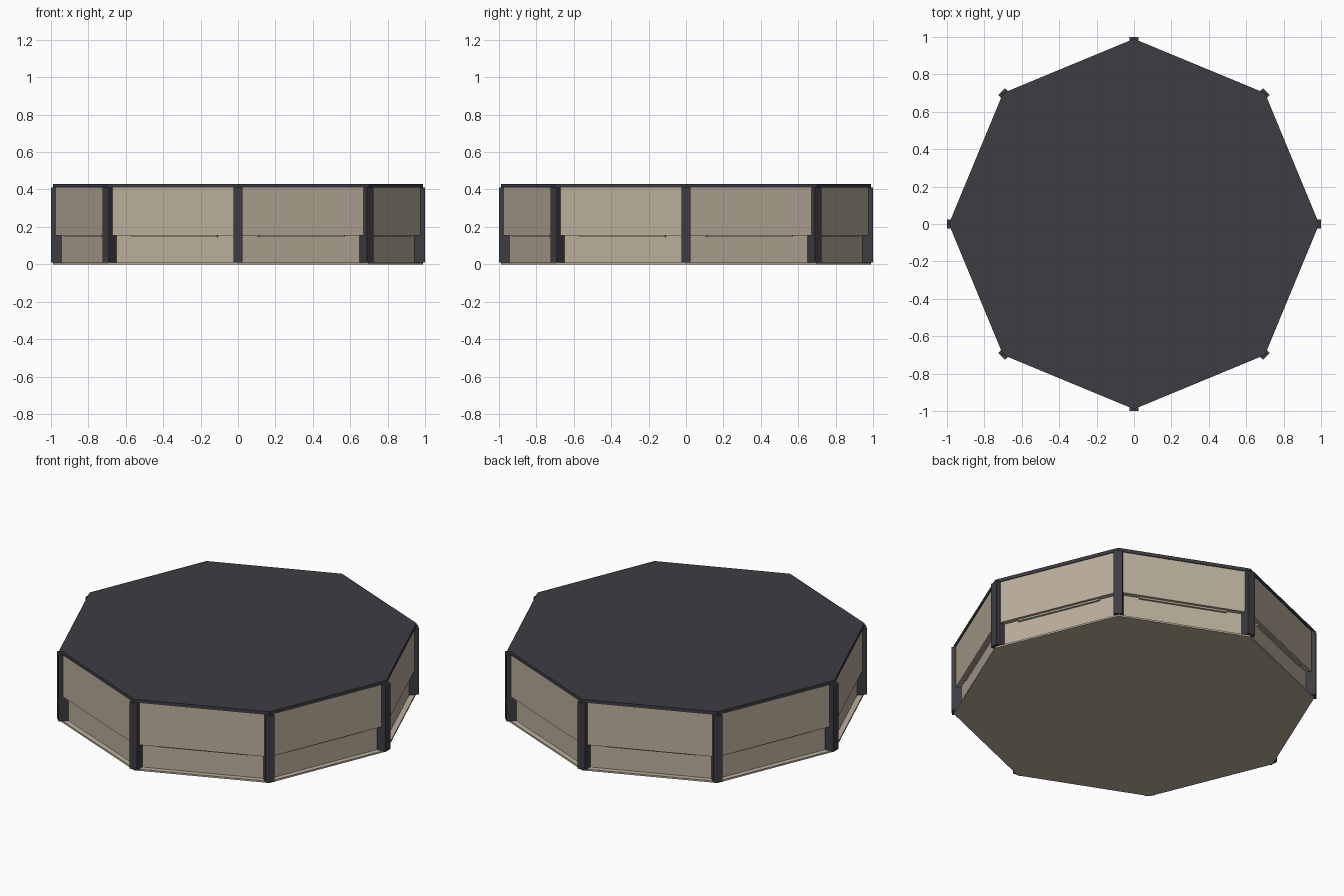
import bpy, bmesh, math
from mathutils import Matrix

if "Cube" in bpy.data.objects:
    bpy.data.objects.remove(bpy.data.objects["Cube"])

SIDES = 8
STEP = 2 * math.pi / SIDES


def material(name, rgb):
    m = bpy.data.materials.new(name)
    m.diffuse_color = (*rgb, 1)
    m.use_nodes = True
    m.node_tree.nodes["Principled BSDF"].inputs["Base Color"].default_value = m.diffuse_color
    return m


charcoal = material("charcoal", (0.047, 0.045, 0.055))
beige = material("warm_beige", (0.50, 0.43, 0.33))


def finish(name, bm, mat):
    bmesh.ops.recalc_face_normals(bm, faces=bm.faces)
    mesh = bpy.data.meshes.new(name)
    bm.to_mesh(mesh)
    bm.free()
    mesh.materials.append(mat)
    obj = bpy.data.objects.new(name, mesh)
    bpy.context.collection.objects.link(obj)
    return obj


def octagon(name, radius, z0, z1, mat):
    """Solid octagonal slab with corners on the axes."""
    bm = bmesh.new()
    ring = [bm.verts.new((radius * math.cos(i * STEP), radius * math.sin(i * STEP), z0))
            for i in range(SIDES)]
    base = bm.faces.new(ring)
    top = bmesh.ops.extrude_face_region(bm, geom=[base])["geom"]
    bmesh.ops.translate(bm, vec=(0, 0, z1 - z0),
                        verts=[v for v in top if isinstance(v, bmesh.types.BMVert)])
    # keep the bottom cap closed
    if not any(all(abs(v.co.z - z0) < 1e-6 for v in f.verts) for f in bm.faces):
        bm.faces.new(ring)
    return finish(name, bm, mat)


def radial_box(name, angle, r0, r1, width, z0, z1, mat):
    """Box reaching outward from r0 to r1 along the given angle."""
    bm = bmesh.new()
    place = (Matrix.Rotation(angle, 4, 'Z')
             @ Matrix.Translation(((r0 + r1) / 2, 0, (z0 + z1) / 2))
             @ Matrix.Diagonal((r1 - r0, width, z1 - z0, 1)))
    bmesh.ops.create_cube(bm, size=1, matrix=place)
    return finish(name, bm, mat)


# Stacked body: floor plate, recessed lower wall, overhanging upper wall, roof
octagon("floor_plate", 0.988, 0.0, 0.01, beige)
octagon("lower_wall", 0.955, 0.01, 0.155, beige)
octagon("upper_wall", 0.985, 0.155, 0.41, beige)
octagon("roof", 0.99, 0.41, 0.43, charcoal)

# Corner posts and the thin trim under each overhang
wall = 0.955 * math.cos(STEP / 2)
for i in range(SIDES):
    radial_box(f"corner_post_{i}", i * STEP, 0.92, 1.0, 0.05, 0.01, 0.41, charcoal)
    radial_box(f"overhang_trim_{i}", (i + 0.5) * STEP, wall - 0.01, wall + 0.012,
               0.5, 0.145, 0.155, beige)
